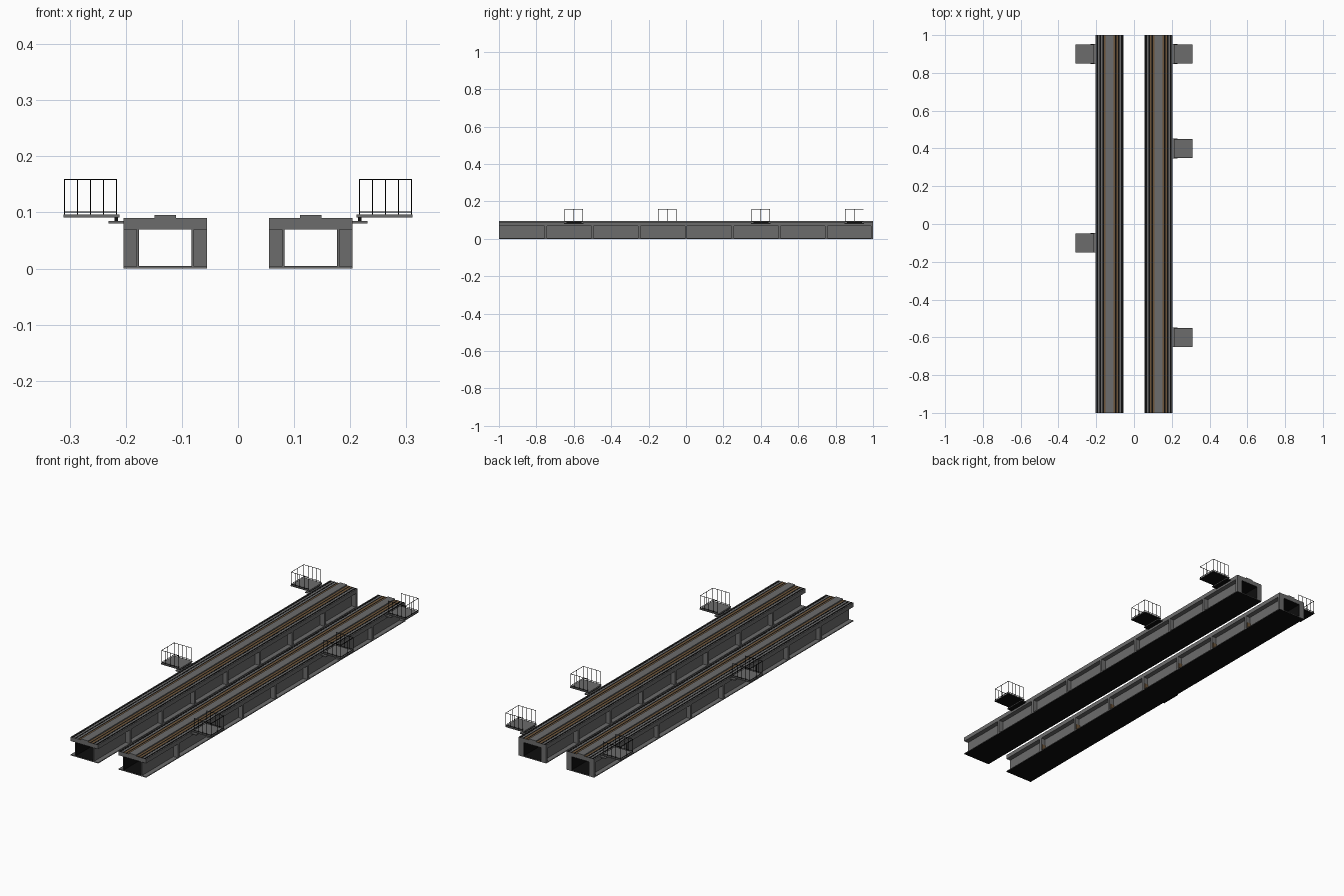
import bpy, bmesh

if "Cube" in bpy.data.objects:
    bpy.data.objects.remove(bpy.data.objects["Cube"])


def material(name, rgb):
    m = bpy.data.materials.new(name)
    m.diffuse_color = (*rgb, 1)
    m.use_nodes = True
    m.node_tree.nodes["Principled BSDF"].inputs["Base Color"].default_value = m.diffuse_color
    return m


GREY = material("steel_grey", (0.15, 0.15, 0.15))
BLACK = material("black_steel", (0.004, 0.004, 0.004))
BROWN = material("rust_brown", (0.15, 0.088, 0.04))


def boxes(name, mat, spans, side=1, under=None):
    """One object from boxes (x0, x1, y0, y1, z0, z1), mirrored by side.
    Bottom faces take the material 'under' if given."""
    bm = bmesh.new()
    for x0, x1, y0, y1, z0, z1 in spans:
        vs = bmesh.ops.create_cube(bm, size=1)["verts"]
        for v in vs:
            v.co.x = side * ((x0 + x1) / 2 + v.co.x * (x1 - x0))
            v.co.y = (y0 + y1) / 2 + v.co.y * (y1 - y0)
            v.co.z = (z0 + z1) / 2 + v.co.z * (z1 - z0)
        if under:
            for f in {f for v in vs for f in v.link_faces}:
                f.material_index = int(f.calc_center_median().z < z0 + (z1 - z0) * 0.1)
    if side < 0:
        bmesh.ops.reverse_faces(bm, faces=bm.faces[:])
    bm.normal_update()
    me = bpy.data.meshes.new(name)
    me.materials.append(mat)
    if under:
        me.materials.append(under)
    bm.to_mesh(me)
    bm.free()
    ob = bpy.data.objects.new(name, me)
    bpy.context.collection.objects.link(ob)
    return ob


X0, X1, XC = 0.055, 0.204, 0.1295   # girder edges and centre line
W0, W1 = 0.082, 0.177               # clear opening between webs


def girder(tag, side):
    # flanges and webs
    boxes(tag + "_bottom_flange", GREY, [(X0, X1, -1, 1, 0, 0.004)], side, BLACK)
    boxes(tag + "_top_flange", GREY, [(X0, X1, -1, 1, 0.07, 0.09)], side)
    boxes(tag + "_webs", GREY, [(W0 - 0.004, W0, -1, 1, 0.004, 0.07),
                                (W1, W1 + 0.004, -1, 1, 0.004, 0.07)], side)
    # black lining inside the hollow box
    e = 0.0006
    boxes(tag + "_inner_lining", BLACK, [
        (W0, W0 + e, -0.999, 0.999, 0.004, 0.07),
        (W1 - e, W1, -0.999, 0.999, 0.004, 0.07),
        (W0, W1, -0.999, 0.999, 0.004, 0.004 + e),
        (W0, W1, -0.999, 0.999, 0.07 - e, 0.07)], side)
    # stiffener ribs on both outer faces of the box, ending at the back
    ribs, pads = [], []
    for k in range(1, 9):
        y = -1 + 0.25 * k
        y0, y1 = (y - 0.012, y) if k == 8 else (y - 0.006, y + 0.006)
        ribs += [(X0, W0 - 0.004, y0, y1, 0.004, 0.07),
                 (W1 + 0.004, X1, y0, y1, 0.004, 0.07)]
        if k < 8:
            pads.append((X0 + 0.004, W0 - 0.004, y1, y1 + 0.004, 0.01, 0.035))
    boxes(tag + "_stiffener_ribs", GREY, ribs, side)
    if side < 0:
        boxes(tag + "_rib_pads", BROWN, pads, side)
    # raised centre running plate
    boxes(tag + "_running_plate", GREY,
          [(XC - 0.019, XC + 0.019, -1, 1, 0.09, 0.0955)], side)

    # flat lengthwise stripes on the deck, as (inner, outer) from the centre
    def stripes(pairs):
        return [(XC + min(a, b), XC + max(a, b), -1, 1, 0.09, 0.0906) for a, b in pairs]
    dark, rust = [], []
    for s in (-1, 1):
        dark += [(s * a, s * b) for a, b in ((0.030, 0.036), (0.046, 0.052), (0.062, 0.070))]
        rust.append((s * 0.0205, s * 0.030))
        if side > 0 or s < 0:
            rust.append((s * 0.036, s * 0.046))
    boxes(tag + "_deck_dark_stripes", BLACK, stripes(dark), side)
    boxes(tag + "_deck_rust_stripes", BROWN, stripes(rust), side)


def platform(tag, side, y):
    a, b, h, t = 0.2165, 0.309, 0.0485, 0.0008
    # bracket, spacer and floor
    boxes(tag + "_bracket", GREY,
          [(0.2, 0.231, y - 0.052, y + 0.052, 0.080, 0.085)], side, BLACK)
    boxes(tag + "_spacer", BLACK, [(0.214, 0.22, y - 0.04, y + 0.04, 0.085, 0.091)], side)
    boxes(tag + "_floor", GREY,
          [(0.211, 0.311, y - 0.05, y + 0.05, 0.091, 0.096)], side, BLACK)
    # railing on three sides, open towards the girder
    parts = []
    for i in range(5):
        x = a + (b - a) * i / 4
        for s in (-1, 1):
            parts.append((x - t, x + t, y + s * h - t, y + s * h + t, 0.096, 0.16))
    parts.append((b - t, b + t, y - t, y + t, 0.096, 0.16))
    for z in (0.101, 0.159):
        for s in (-1, 1):
            parts.append((a, b, y + s * h - t, y + s * h + t, z - t, z + t))
        parts.append((b - t, b + t, y - h, y + h, z - t, z + t))
    boxes(tag + "_railing", BLACK, parts, side)


girder("right_girder", 1)
girder("left_girder", -1)
for i, y in enumerate((-0.6, 0.4, 0.9)):
    platform(f"right_platform_{i + 1}", 1, y)
for i, y in enumerate((-0.1, 0.9)):
    platform(f"left_platform_{i + 1}", -1, y)
